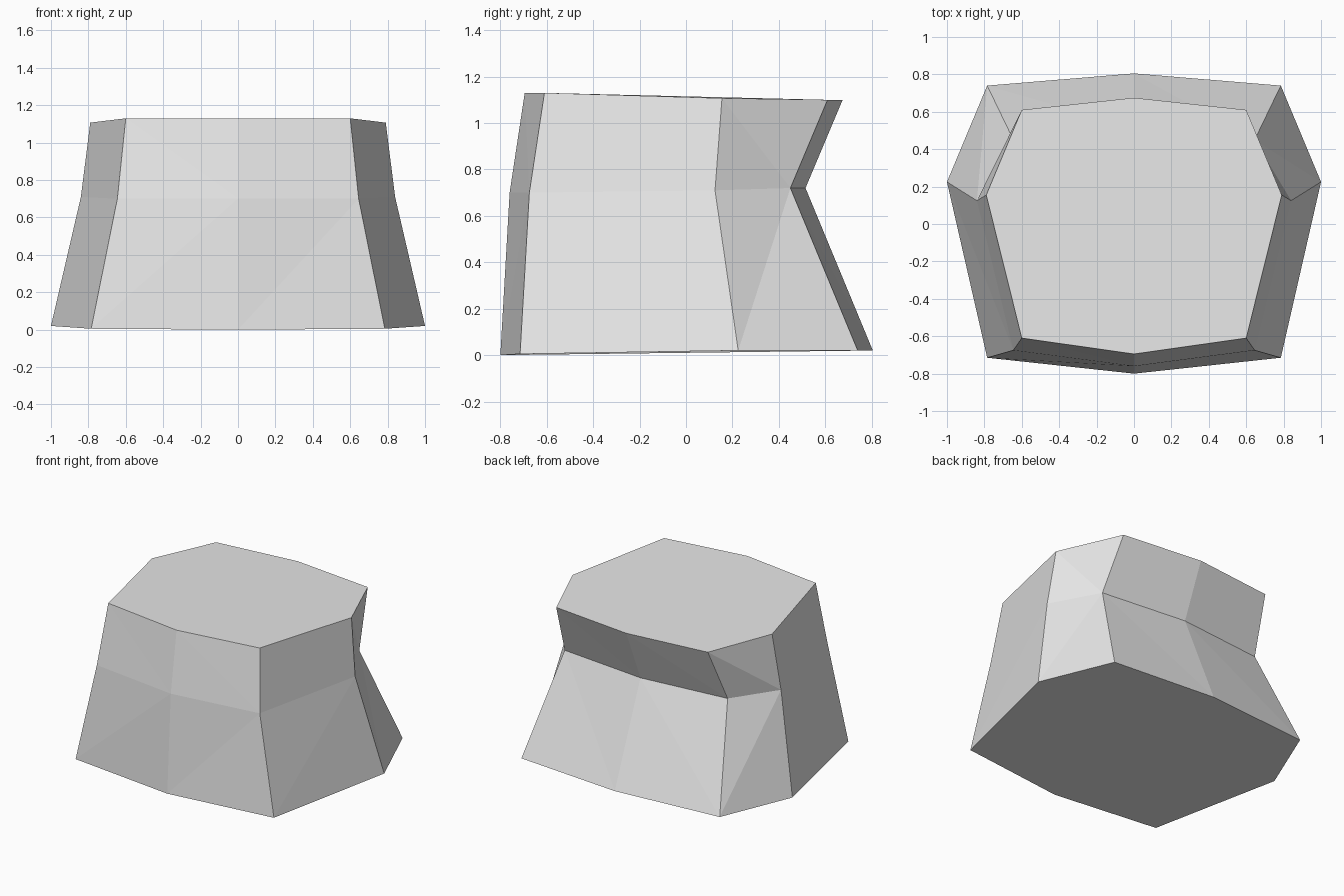
import bpy
import bmesh

cube = bpy.data.objects.get("Cube")
if cube:
    bpy.data.objects.remove(cube, do_unlink=True)


def make_material(name, colour):
    mat = bpy.data.materials.new(name)
    mat.use_nodes = True
    mat.diffuse_color = colour
    mat.node_tree.nodes["Principled BSDF"].inputs["Base Color"].default_value = colour
    return mat


# Half outlines from front centre round to back centre: x, y, z
base = [(0, -0.80, 0), (0.785, -0.715, 0.005), (1, 0.225, 0.02),
        (0.785, 0.74, 0.02), (0, 0.805, 0.02)]
waist = [(0, -0.76, 0.70), (0.645, -0.675, 0.70), (0.84, 0.125, 0.71),
         (0.645, 0.45, 0.72), (0, 0.515, 0.72)]
top = [(0, -0.695, 1.13), (0.60, -0.61, 1.13), (0.79, 0.155, 1.107),
       (0.60, 0.61, 1.10), (0, 0.675, 1.10)]


def ring(bm, half):
    """Mirror a half outline into a closed ring, anticlockwise from above."""
    mirrored = [(-x, y, z) for x, y, z in reversed(half[1:-1])]
    return [bm.verts.new(p) for p in half + mirrored]


bm = bmesh.new()
low, mid, high = (ring(bm, half) for half in (base, waist, top))
count = len(low)
for i in range(count):
    j = (i + 1) % count
    # Flaring lower wall, with the creases turned the other way at the back
    if i in (3, 4):
        bm.faces.new((low[i], low[j], mid[i]))
        bm.faces.new((low[j], mid[j], mid[i]))
    else:
        bm.faces.new((low[i], low[j], mid[j]))
        bm.faces.new((low[i], mid[j], mid[i]))
    # Upper wall, overhanging at the back
    bm.faces.new((mid[i], mid[j], high[i]))
    bm.faces.new((mid[j], high[j], high[i]))

# Flat caps
bm.faces.new(high)
bm.faces.new(list(reversed(low)))
bm.normal_update()

mesh = bpy.data.meshes.new("notched_block")
bm.to_mesh(mesh)
bm.free()
mesh.materials.append(make_material("light_grey", (0.8, 0.8, 0.8, 1)))
block = bpy.data.objects.new("notched_block", mesh)
bpy.context.collection.objects.link(block)
